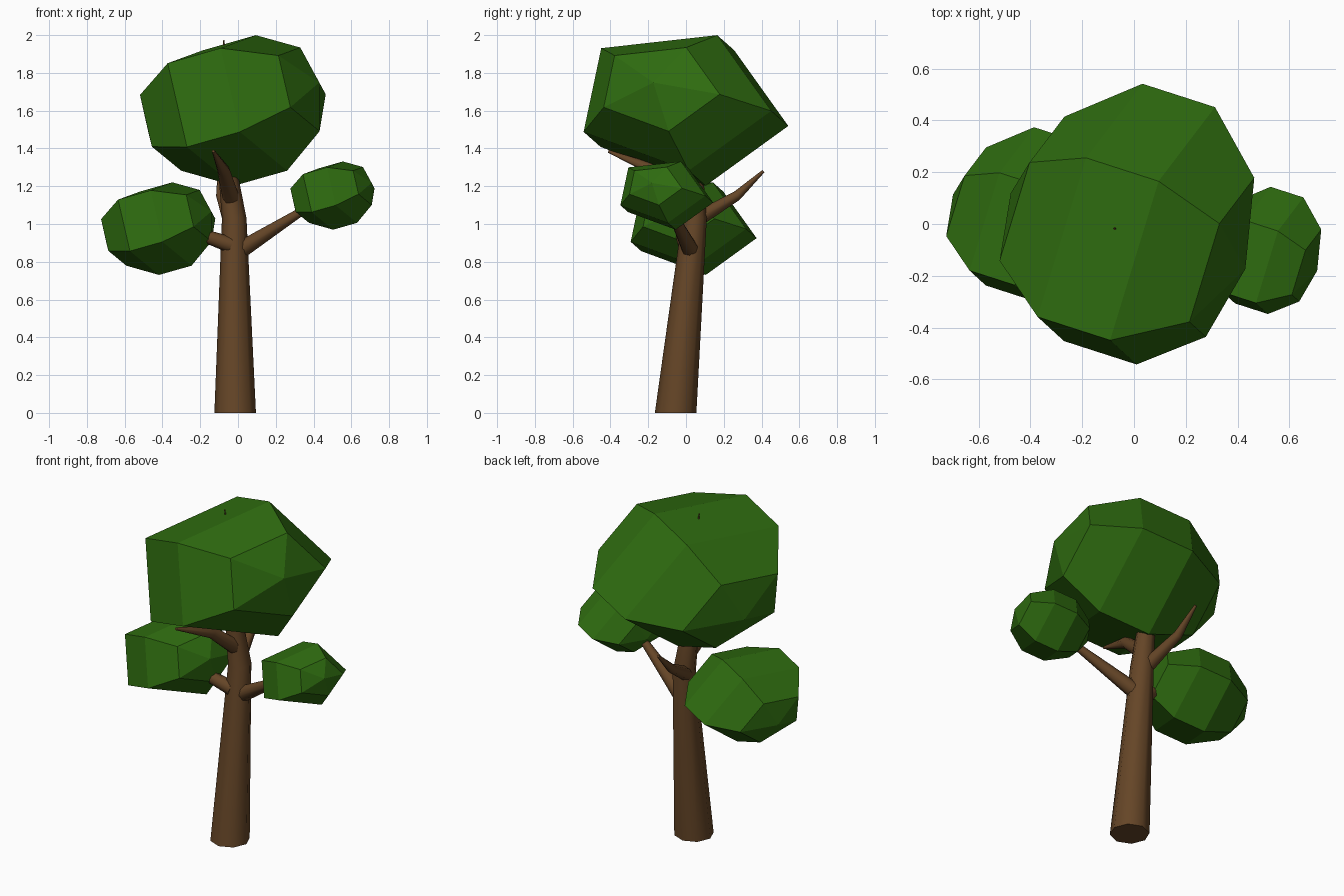
import bpy
import bmesh
from math import cos, sin, pi
from mathutils import Vector

cube = bpy.data.objects.get("Cube")
if cube:
    bpy.data.objects.remove(cube, do_unlink=True)


def material(name, rgb):
    mat = bpy.data.materials.new(name)
    mat.use_nodes = True
    mat.diffuse_color = (*rgb, 1)
    mat.node_tree.nodes["Principled BSDF"].inputs["Base Color"].default_value = (*rgb, 1)
    return mat


bark = material("bark brown", (0.13, 0.06, 0.02))
leaf = material("leaf green", (0.028, 0.15, 0.005))


def loft(name, rings, mat, smooth=False):
    """Skin a list of point rings, cap both ends and merge any poles."""
    bm = bmesh.new()
    loops = [[bm.verts.new(p) for p in ring] for ring in rings]
    n = len(loops[0])
    for a, b in zip(loops, loops[1:]):
        for i in range(n):
            j = (i + 1) % n
            bm.faces.new((a[i], a[j], b[j], b[i]))
    bm.faces.new(loops[0])
    bm.faces.new(loops[-1])
    bmesh.ops.remove_doubles(bm, verts=bm.verts, dist=0.0005)
    bmesh.ops.recalc_face_normals(bm, faces=bm.faces)
    mesh = bpy.data.meshes.new(name)
    bm.to_mesh(mesh)
    bm.free()
    mesh.materials.append(mat)
    obj = bpy.data.objects.new(name, mesh)
    bpy.context.collection.objects.link(obj)
    if smooth:
        bpy.ops.object.select_all(action='DESELECT')
        obj.select_set(True)
        bpy.context.view_layer.objects.active = obj
        bpy.ops.object.shade_smooth_by_angle(angle=pi / 3)
    return obj


def limb(name, stations, upright=False, sides=8):
    """Tapered tube through (x, y, z, radius) stations."""
    pts = [Vector(s[:3]) for s in stations]
    rings = []
    for k, (p, s) in enumerate(zip(pts, stations)):
        along = pts[min(k + 1, len(pts) - 1)] - pts[max(k - 1, 0)]
        axis = Vector((0, 0, 1)) if upright else along.normalized()
        side = Vector((0, 1, 0)).cross(axis) if abs(axis.y) < 0.8 else Vector((1, 0, 0))
        u = (side - axis * side.dot(axis)).normalized()
        v = axis.cross(u)
        rings.append([p + s[3] * (u * cos(t) + v * sin(t))
                      for t in (2 * pi * i / sides for i in range(sides))])
    return loft(name, rings, bark, smooth=True)


# Leaf clump: a stretched, tilted sphere with five sides and four rings
U = Vector((-0.22, -0.396, 0.285))
V = Vector((0.047, 0.391, 0.283))
W = Vector((0.453, -0.146, 0.129))


def clump(name, centre, size):
    rings = []
    for k in range(6):
        a = pi * k / 5
        rings.append([Vector(centre) + size * (W * cos(a) + sin(a) * (U * cos(t) + V * sin(t)))
                      for t in (2 * pi * i / 5 for i in range(5))])
    return loft(name, rings, leaf)


clump("crown_foliage", (-0.023, -0.027, 1.62), 1.0)
clump("left_foliage", (0.502, -0.114, 1.159), 0.453)
clump("right_foliage", (-0.42, 0.024, 0.987), 0.615)

# Trunk leans back, then bends and thins up through the crown
limb("trunk", [(-0.015, -0.055, 0, 0.11), (-0.02, 0.045, 1.03, 0.065),
               (-0.05, 0.04, 1.25, 0.052), (-0.075, -0.02, 1.975, 0.003)], upright=True)

# Branches
limb("left_branch", [(0.025, 0.02, 0.87, 0.045), (0.31, -0.07, 1.05, 0.024),
                     (0.47, -0.11, 1.14, 0.01)])
limb("right_branch", [(-0.04, 0.0, 0.89, 0.043), (-0.17, -0.02, 0.935, 0.035),
                      (-0.4, 0.02, 1.0, 0.012)])
limb("front_branch", [(-0.035, 0.03, 1.13, 0.045), (-0.075, -0.15, 1.28, 0.034),
                      (-0.13, -0.41, 1.385, 0.008)])
limb("back_branch", [(-0.04, 0.05, 1.02, 0.042), (-0.09, 0.27, 1.15, 0.026),
                     (-0.1, 0.41, 1.28, 0.008)])
